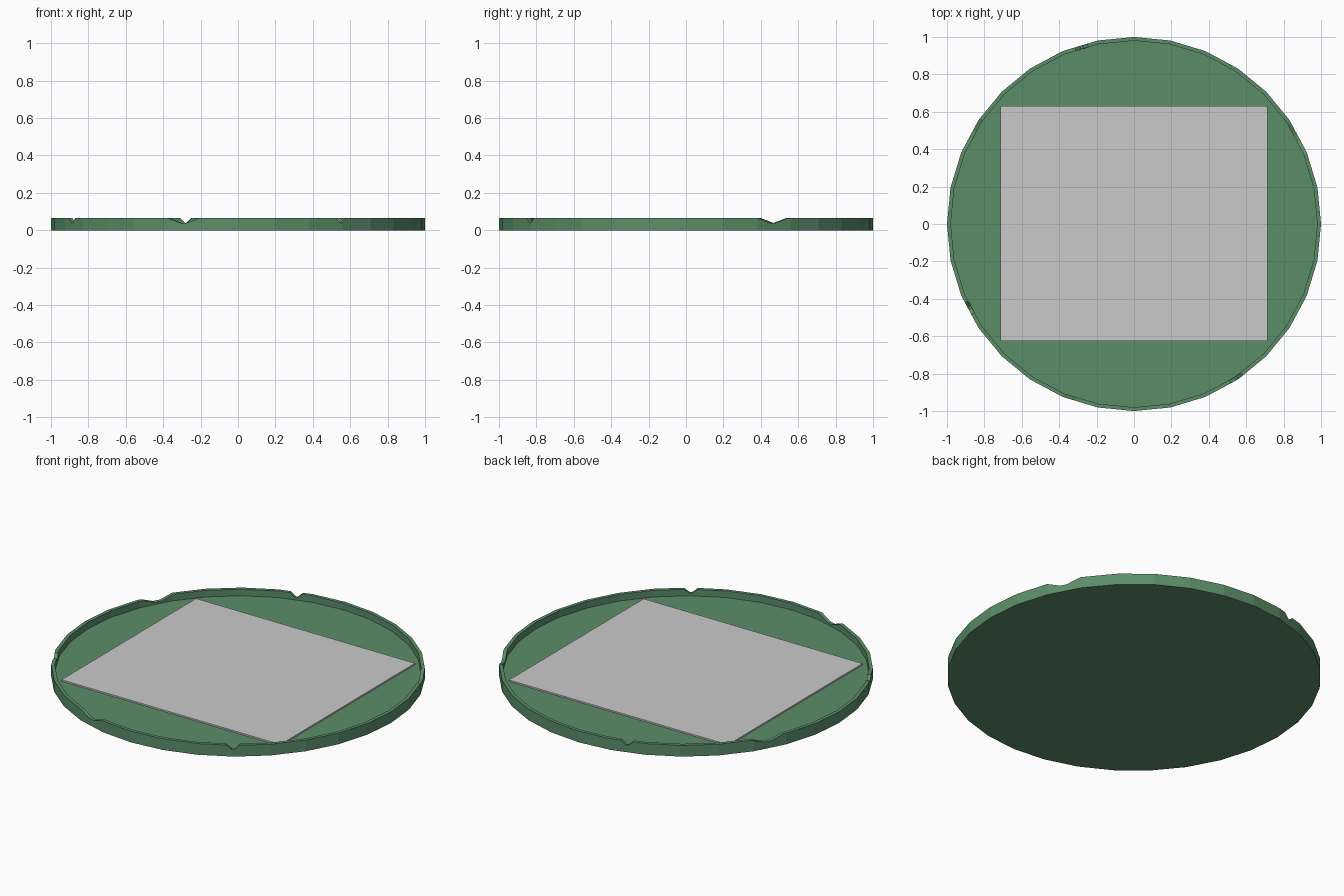
import bpy, bmesh, math
from mathutils import Matrix

if "Cube" in bpy.data.objects:
    bpy.data.objects.remove(bpy.data.objects["Cube"])

SIDES = 32
HEIGHT = 0.066
FLOOR = 0.027
INNER = 0.98


def material(name, rgb):
    m = bpy.data.materials.new(name)
    m.diffuse_color = (*rgb, 1)
    m.use_nodes = True
    m.node_tree.nodes["Principled BSDF"].inputs["Base Color"].default_value = m.diffuse_color
    return m


def make_object(name, bm, mat=None):
    bmesh.ops.recalc_face_normals(bm, faces=bm.faces)
    mesh = bpy.data.meshes.new(name)
    bm.to_mesh(mesh)
    bm.free()
    ob = bpy.data.objects.new(name, mesh)
    bpy.context.collection.objects.link(ob)
    if mat:
        mesh.materials.append(mat)
    return ob


green = material("muted green", (0.105, 0.27, 0.14))
grey = material("light grey", (0.59, 0.59, 0.59))

# Shallow dish: rings from the underside, over the rim, to the floor
bm = bmesh.new()
rings = []
for r, z in [(1, 0), (1, HEIGHT), (INNER, HEIGHT), (INNER, FLOOR)]:
    rings.append([bm.verts.new((r * math.cos(math.tau * i / SIDES),
                                r * math.sin(math.tau * i / SIDES), z))
                  for i in range(SIDES)])
for a, b in zip(rings, rings[1:]):
    for i in range(SIDES):
        j = (i + 1) % SIDES
        bm.faces.new((a[i], a[j], b[j], b[i]))
bm.faces.new(rings[0])
bm.faces.new(rings[-1])
dish = make_object("dish", bm, green)

# Chips in the rim: angle, width at the top, width at the bottom
chips = [(27.7, 0.19, 0.04), (151, 0.19, 0.04), (253, 0.18, 0.04),
         (106.5, 0.07, 0.012), (207, 0.07, 0.012), (303.5, 0.075, 0.012)]
CHIP_Z = 0.040
TOP_Z = 0.10
bm = bmesh.new()
for angle, top, bottom in chips:
    # widen the wedge above the rim so its width at rim height is right
    high = bottom + (top - bottom) * (TOP_Z - CHIP_Z) / (HEIGHT - CHIP_Z)
    profile = [(-bottom / 2, CHIP_Z), (bottom / 2, CHIP_Z),
               (high / 2, TOP_Z), (-high / 2, TOP_Z)]
    turn = Matrix.Rotation(math.radians(angle), 3, 'Z')
    ends = []
    for x in (0.90, 1.08):
        vs = [bm.verts.new((x, y, z)) for y, z in profile]
        for v in vs:
            v.co = turn @ v.co
        ends.append(vs)
        bm.faces.new(vs)
    for i in range(4):
        j = (i + 1) % 4
        bm.faces.new((ends[0][i], ends[0][j], ends[1][j], ends[1][i]))
cutter = make_object("chip_cutter", bm)
cutter.hide_render = True

cut = dish.modifiers.new("chips", 'BOOLEAN')
cut.operation = 'DIFFERENCE'
cut.solver = 'EXACT'
cut.object = cutter
bpy.context.view_layer.objects.active = dish
bpy.ops.object.modifier_apply(modifier=cut.name)
bpy.data.objects.remove(cutter)

# Thin flat panel lying on the dish floor
bm = bmesh.new()
bmesh.ops.create_cube(bm, size=1)
bmesh.ops.scale(bm, vec=(1.43, 1.256, 0.009), verts=bm.verts)
bmesh.ops.translate(bm, vec=(0, 0.002, FLOOR + 0.0045), verts=bm.verts)
make_object("floor_panel", bm, grey)
